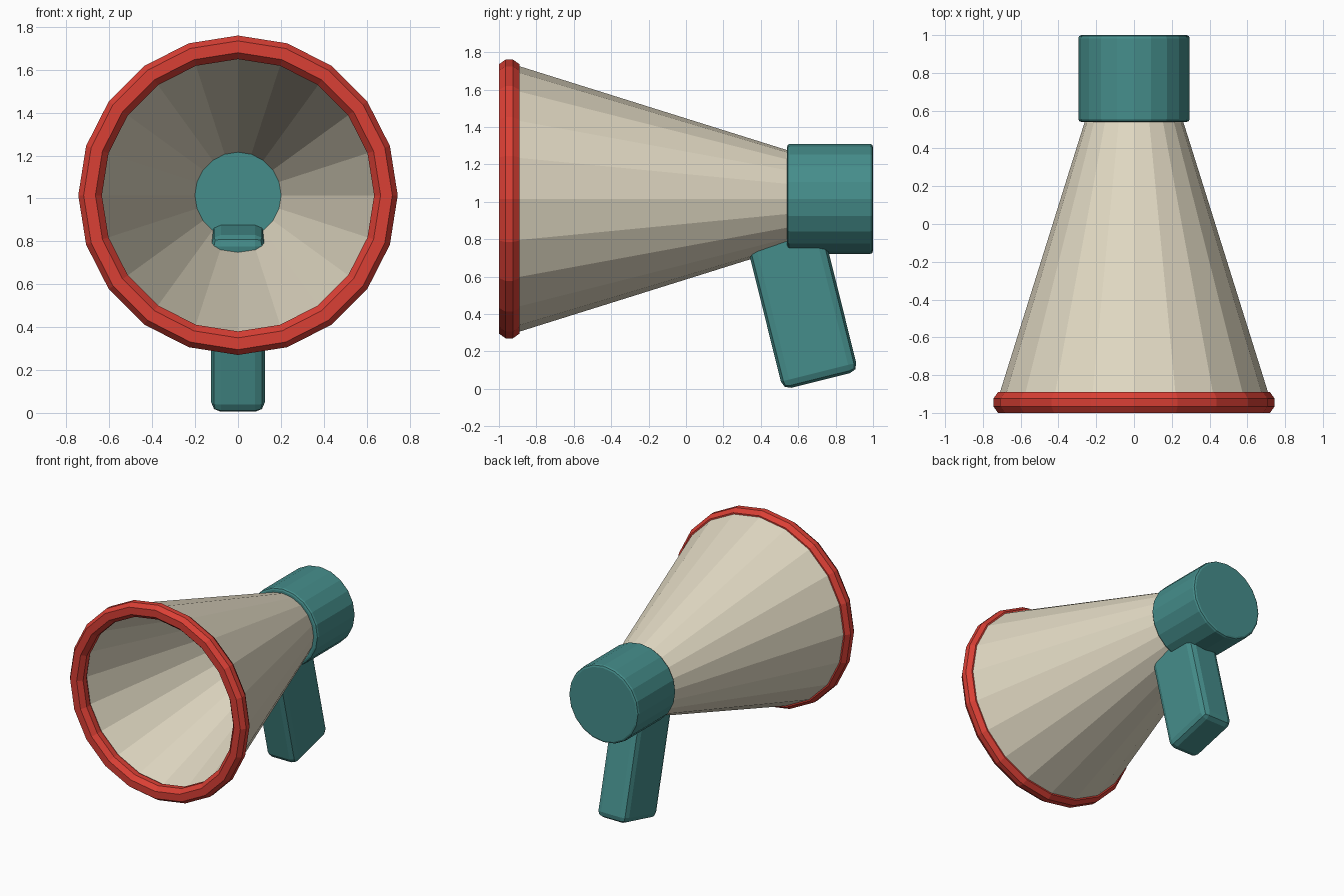
import bpy, bmesh, math
from mathutils import Matrix

if "Cube" in bpy.data.objects:
    bpy.data.objects.remove(bpy.data.objects["Cube"])

AXIS_Z = 1.015
SIDES = 20


def material(name, rgb):
    m = bpy.data.materials.new(name)
    m.diffuse_color = (*rgb, 1)
    m.use_nodes = True
    m.node_tree.nodes["Principled BSDF"].inputs["Base Color"].default_value = m.diffuse_color
    return m


cream = material("cream", (0.76, 0.70, 0.55))
red = material("red", (0.70, 0.05, 0.035))
teal = material("teal", (0.06, 0.27, 0.26))


def finish(name, bm, mat):
    bmesh.ops.recalc_face_normals(bm, faces=bm.faces)
    me = bpy.data.meshes.new(name)
    bm.to_mesh(me)
    bm.free()
    me.materials.append(mat)
    ob = bpy.data.objects.new(name, me)
    bpy.context.collection.objects.link(ob)
    return ob


def lathe(name, profile, mat, closed):
    """Turn (radius, y) points around the horn axis; open profiles get end caps."""
    bm = bmesh.new()
    rings = []
    for r, y in profile:
        rings.append([bm.verts.new((r * math.cos(a), y, AXIS_Z + r * math.sin(a)))
                      for a in (math.tau * i / SIDES for i in range(SIDES))])
    pairs = list(zip(rings, rings[1:]))
    if closed:
        pairs.append((rings[-1], rings[0]))
    else:
        bm.faces.new(rings[0])
        bm.faces.new(rings[-1])
    for a, b in pairs:
        for i in range(SIDES):
            j = (i + 1) % SIDES
            bm.faces.new((a[i], a[j], b[j], b[i]))
    return finish(name, bm, mat)


# Hollow horn with a wall thickness
lathe("horn", [(0.725, -0.94), (0.255, 0.56), (0.195, 0.56), (0.66, -0.94)], cream, True)

# Chamfered rim around the mouth
lathe("rim", [(0.72, -1.0), (0.745, -0.965), (0.745, -0.925), (0.72, -0.89),
              (0.655, -0.89), (0.635, -0.925), (0.635, -0.965), (0.665, -1.0)], red, True)

# Rear housing
lathe("rear_housing", [(0.278, 0.54), (0.29, 0.545), (0.295, 0.557),
                       (0.295, 0.983), (0.29, 0.995), (0.278, 1.0)], teal, False)

# Tilted, bevelled grip that reaches into the horn
bm = bmesh.new()
bmesh.ops.create_cube(bm, size=1, matrix=Matrix.Diagonal((0.25, 0.415, 0.85, 1)))
bmesh.ops.bevel(bm, geom=bm.edges[:], offset=0.045, segments=2, profile=0.5, affect='EDGES')
bm.transform(Matrix.Translation((0, 0.617, 0.457)) @ Matrix.Rotation(math.radians(14), 4, 'X'))
finish("grip", bm, teal)
